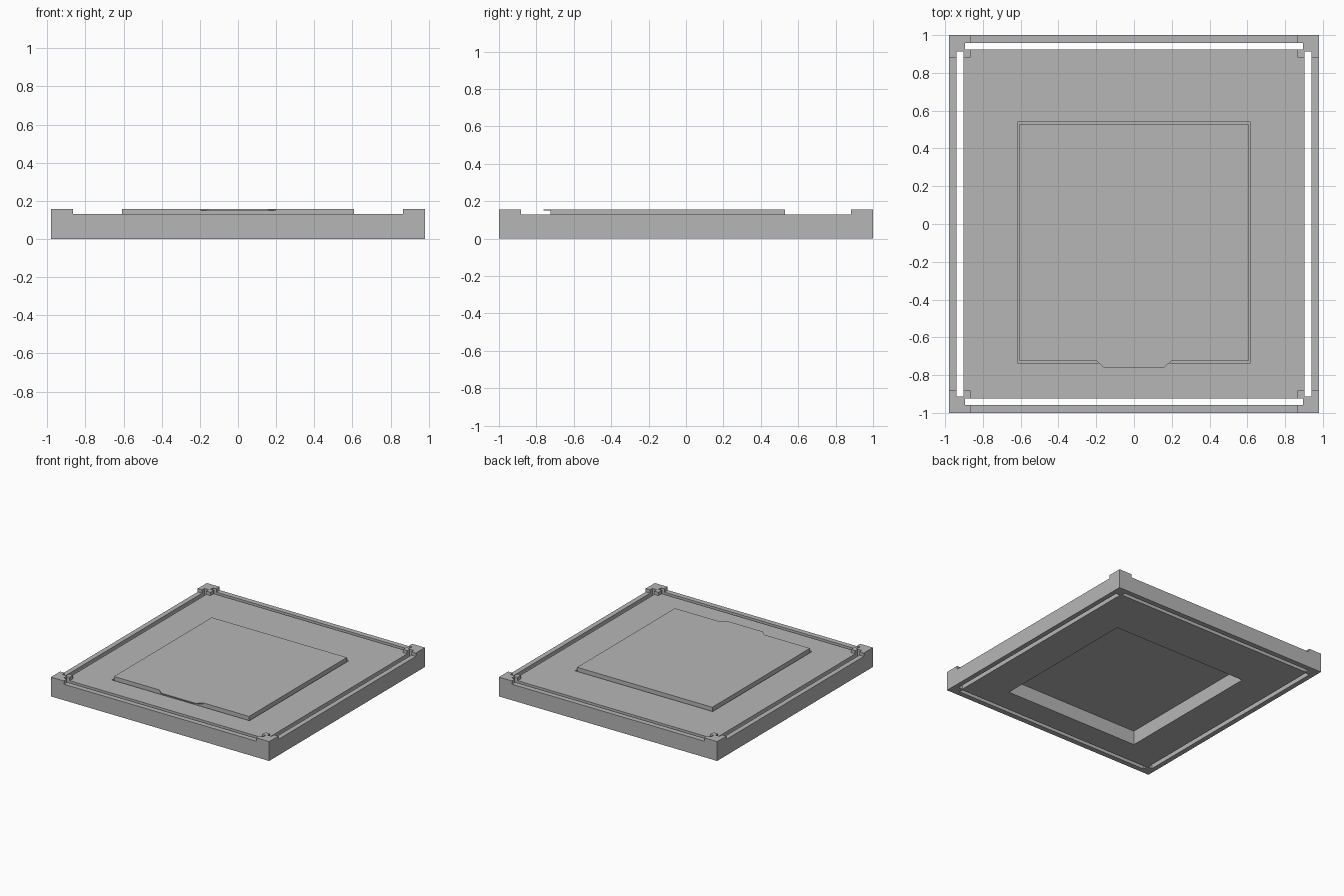
import bpy
import bmesh

if "Cube" in bpy.data.objects:
    bpy.data.objects.remove(bpy.data.objects["Cube"], do_unlink=True)

grey = bpy.data.materials.new("mid grey")
grey.use_nodes = True
grey.diffuse_color = (0.47, 0.47, 0.47, 1)
grey.node_tree.nodes["Principled BSDF"].inputs["Base Color"].default_value = grey.diffuse_color


def prism(name, outline, bottom, top):
    """Extrude a flat outline from one height to another."""
    bm = bmesh.new()
    face = bm.faces.new([bm.verts.new((x, y, bottom)) for x, y in outline])
    moved = bmesh.ops.extrude_face_region(bm, geom=[face])["geom"]
    verts = [v for v in moved if isinstance(v, bmesh.types.BMVert)]
    bmesh.ops.translate(bm, verts=verts, vec=(0, 0, top - bottom))
    bmesh.ops.recalc_face_normals(bm, faces=bm.faces)
    mesh = bpy.data.meshes.new(name)
    bm.to_mesh(mesh)
    bm.free()
    mesh.materials.append(grey)
    obj = bpy.data.objects.new(name, mesh)
    bpy.context.collection.objects.link(obj)
    return obj


def box(name, x0, x1, y0, y1, z0, z1):
    return prism(name, [(x0, y0), (x1, y0), (x1, y1), (x0, y1)], z0, z1)


def cut(target, cutters):
    """Subtract each cutter from the target."""
    for cutter in cutters:
        mod = target.modifiers.new("cut", "BOOLEAN")
        mod.operation = "DIFFERENCE"
        mod.solver = "EXACT"
        mod.object = cutter
        bpy.context.view_layer.objects.active = target
        bpy.ops.object.modifier_apply(modifier=mod.name)


HALF_X, HALF_Y = 0.98, 1.0
BASE_TOP, LID_TOP, LEDGE = 0.13, 0.157, 0.115
LID_X, LID_FRONT, LID_BACK = 0.607, -0.725, 0.53
GAP = 0.011

# Through slots along the four edges
slots = []
for side in (-1, 1):
    x0, x1 = sorted((side * 0.903, side * 0.94))
    y0, y1 = sorted((side * 0.925, side * 0.957))
    slots.append(box("side_slot_cutter", x0, x1, -0.913, 0.913, -0.1, 0.3))
    slots.append(box("end_slot_cutter", -0.895, 0.895, y0, y1, -0.1, 0.3))

# Base tray with an opening that steps outwards at the ledge
base = box("base_tray", -HALF_X, HALF_X, -HALF_Y, HALF_Y, 0, BASE_TOP)
opening = box("opening_cutter", -LID_X, LID_X, LID_FRONT, LID_BACK, -0.1, 0.3)
rebate = box("rebate_cutter", -LID_X - GAP, LID_X + GAP,
             LID_FRONT - GAP, LID_BACK + GAP, LEDGE, 0.3)
cut(base, slots + [opening, rebate])

# Raised corner blocks, notched by the slot ends
for sx, x_name in ((-1, "right"), (1, "left")):
    for sy, y_name in ((-1, "front"), (1, "back")):
        x0, x1 = sorted((sx * 0.865, sx * HALF_X))
        y0, y1 = sorted((sy * 0.882, sy * HALF_Y))
        corner = box(f"{y_name}_{x_name}_corner", x0, x1, y0, y1, BASE_TOP, LID_TOP)
        cut(corner, slots)

for cutter in slots + [opening, rebate]:
    bpy.data.objects.remove(cutter, do_unlink=True)

# Lid resting in the opening
box("lid", -LID_X, LID_X, LID_FRONT, LID_BACK, LEDGE, LID_TOP)

# Thin finger tab on the lid's front edge
prism("lid_tab", [(-0.197, LID_FRONT), (-0.157, -0.763),
                  (0.157, -0.763), (0.197, LID_FRONT)], 0.15, LID_TOP)
